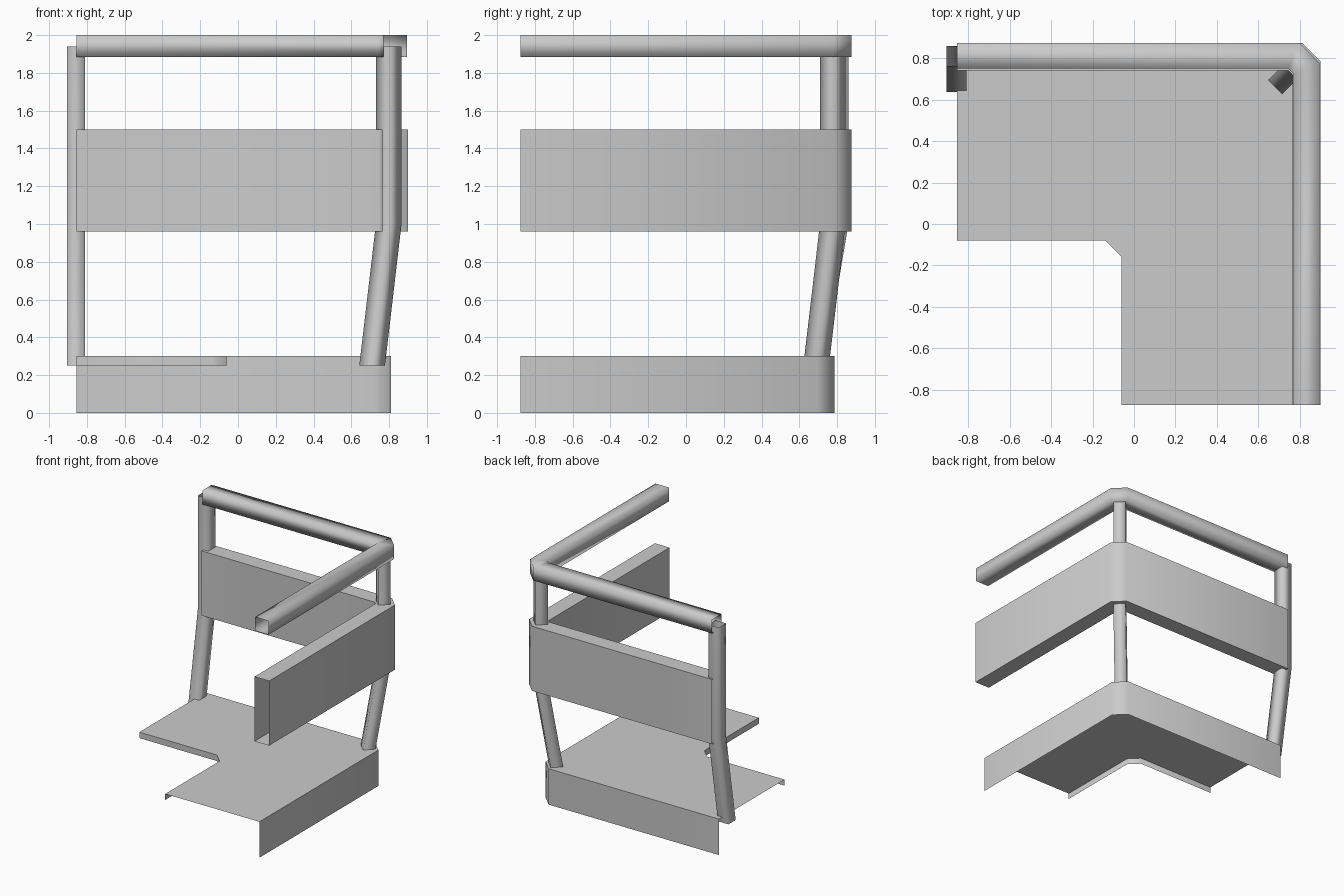
import bpy
import bmesh
import math

cube = bpy.data.objects.get("Cube")
if cube:
    bpy.data.objects.remove(cube, do_unlink=True)

grey = bpy.data.materials.new("light grey metal")
grey.use_nodes = True
colour = (0.6, 0.6, 0.6, 1)
grey.diffuse_color = colour
grey.node_tree.nodes["Principled BSDF"].inputs["Base Color"].default_value = colour

LEFT, FRONT = -0.855, -0.875   # open ends of the two arms


def loft(name, rings, closed=True, angle=None):
    """Skin consecutive rings of points, leaving the ends open."""
    bm = bmesh.new()
    rows = [[bm.verts.new(p) for p in ring] for ring in rings]
    n = len(rows[0])
    for a, b in zip(rows, rows[1:]):
        for i in range(n if closed else n - 1):
            j = (i + 1) % n
            bm.faces.new((a[i], a[j], b[j], b[i]))
    mesh = bpy.data.meshes.new(name)
    bm.to_mesh(mesh)
    bm.free()
    mesh.materials.append(grey)
    obj = bpy.data.objects.new(name, mesh)
    bpy.context.collection.objects.link(obj)
    bpy.ops.object.select_all(action="DESELECT")
    obj.select_set(True)
    bpy.context.view_layer.objects.active = obj
    if angle is None:
        bpy.ops.object.shade_smooth()
    else:
        bpy.ops.object.shade_smooth_by_angle(angle=math.radians(angle))
    return obj


def corner_path(x, y, cut):
    """Plan of an L with its corner cut at 45 degrees."""
    return [(LEFT, y), (x - cut, y), (x, y - cut), (x, FRONT)]


def corner_profile(outer, inner, z_outer, z_inner, z_top):
    """Rings running round the corner between two plan paths."""
    return [[(*o, z_outer), (*o, z_top), (*i, z_top), (*i, z_inner)]
            for o, i in zip(corner_path(*outer), corner_path(*inner))]


def post(name, top, lean):
    """Square tube, upright above and leaning inwards towards its foot."""
    length = math.hypot(*lean)
    u = (lean[0] / length, lean[1] / length)
    v = (-u[1], u[0])
    h = 0.048
    rings = []
    for z, k in ((0.25, 1), (1.0, 0), (1.94, 0)):
        cx, cy = top[0] + lean[0] * k, top[1] + lean[1] * k
        rings.append([(cx + h * (a * u[0] + b * v[0]), cy + h * (a * u[1] + b * v[1]), z)
                      for a, b in ((-1, -1), (1, -1), (1, 1), (-1, 1))])
    return loft(name, rings)


# Floor plate with a deep outer skirt and a shallow inner lip
loft("platform", corner_profile((0.81, 0.785, 0.09), (-0.06, -0.08, 0.078), 0, 0.25, 0.3),
     closed=False, angle=50)

# Hollow side panel and top rail
loft("side_panel", corner_profile((0.9, 0.875, 0.09), (0.765, 0.74, 0.02), 0.96, 0.96, 1.5),
     angle=50)
loft("top_rail", corner_profile((0.895, 0.875, 0.095), (0.77, 0.75, 0.025), 1.885, 1.885, 2.0))

# Bent posts
post("end_post", (-0.857, 0.812), (0, -0.127))
post("corner_post", (0.798, 0.777), (-0.088, -0.088))
